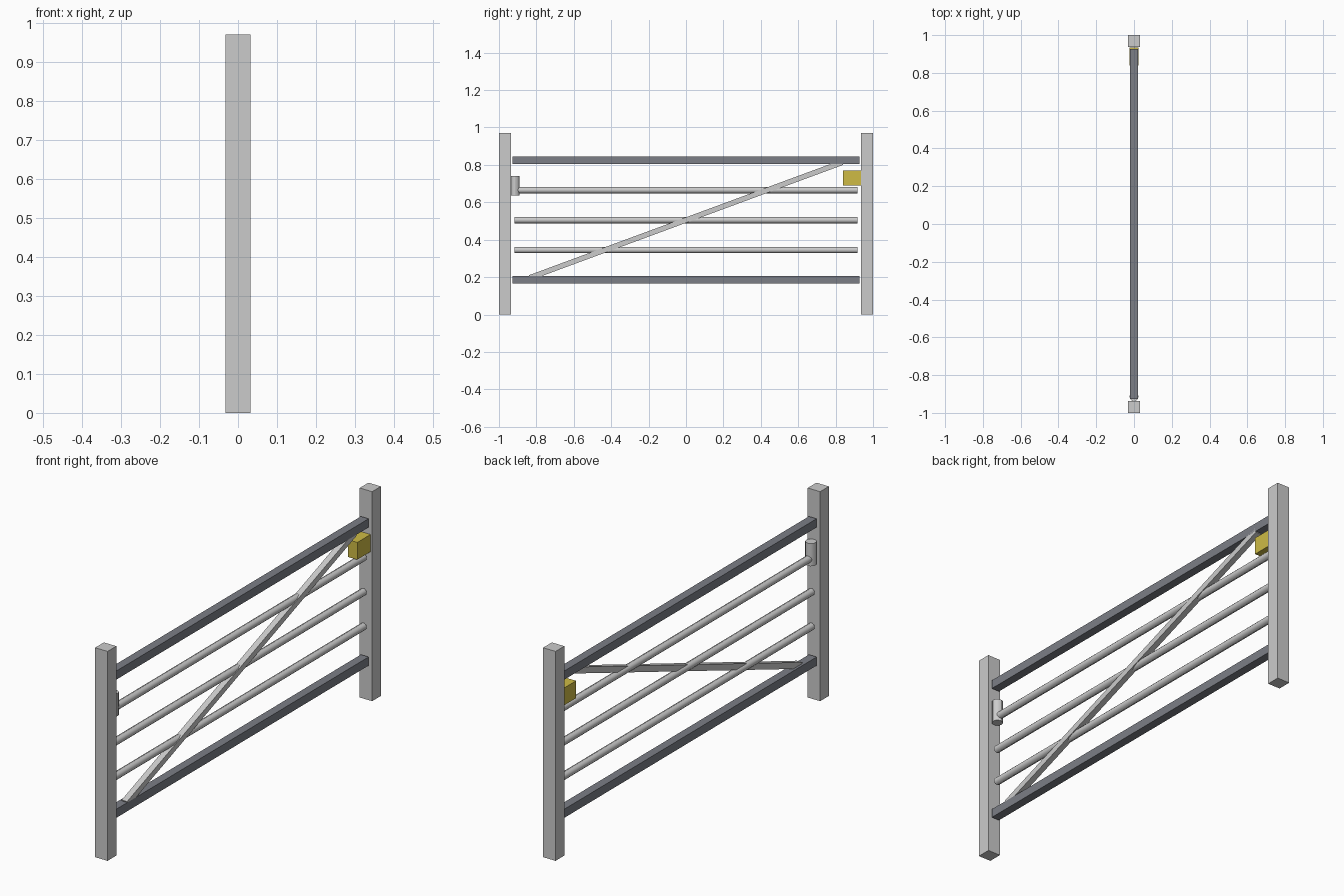
import bpy, math

if "Cube" in bpy.data.objects:
    bpy.data.objects.remove(bpy.data.objects["Cube"])


def material(name, color):
    m = bpy.data.materials.new(name)
    m.diffuse_color = color
    m.use_nodes = True
    m.node_tree.nodes["Principled BSDF"].inputs["Base Color"].default_value = m.diffuse_color
    return m


steel = material("dark_steel", (0.2, 0.21, 0.24, 1))
yellow = material("latch_yellow", (0.62, 0.5, 0.06, 1))


def box(name, loc, size, mat=None, tilt=0.0):
    bpy.ops.mesh.primitive_cube_add(size=1, location=loc)
    ob = bpy.context.object
    ob.name = name
    ob.scale = size
    ob.rotation_euler = (tilt, 0, 0)
    if mat:
        ob.data.materials.append(mat)
    return ob


def cylinder(name, loc, radius, length, sides, tilt=0.0):
    bpy.ops.mesh.primitive_cylinder_add(vertices=sides, radius=radius, depth=length,
                                        location=loc, rotation=(tilt, 0, 0))
    ob = bpy.context.object
    ob.name = name
    return ob


# Square posts at both ends
for side, label in ((-1, "hinge_post"), (1, "latch_post")):
    box(label, (0, side * 0.968, 0.485), (0.064, 0.064, 0.97))

# Square top and bottom rails
for z, label in ((0.825, "top_rail"), (0.185, "bottom_rail")):
    box(label, (0, 0, z), (0.04, 1.855, 0.04), steel)

# Three round bars between the rails
for i in range(3):
    bar = cylinder(f"round_bar_{i + 1}", (0, 0, 0.345 + 0.16 * i), 0.017, 1.835, 12, math.pi / 2)
    bpy.ops.object.shade_smooth_by_angle()

# Diagonal brace on the right-hand face of the bars
half_y, half_z = 0.835, 0.308
box("diagonal_brace", (0.006, 0, 0.505), (0.028, 2 * math.hypot(half_y, half_z), 0.028),
    tilt=math.atan2(half_z, half_y))

# Hinge barrel against the hinge post
cylinder("hinge_barrel", (0, -0.914, 0.688), 0.024, 0.105, 12)
bpy.ops.object.shade_smooth_by_angle()

# Yellow latch box against the latch post
box("latch_box", (0, 0.887, 0.73), (0.048, 0.097, 0.08), yellow)
